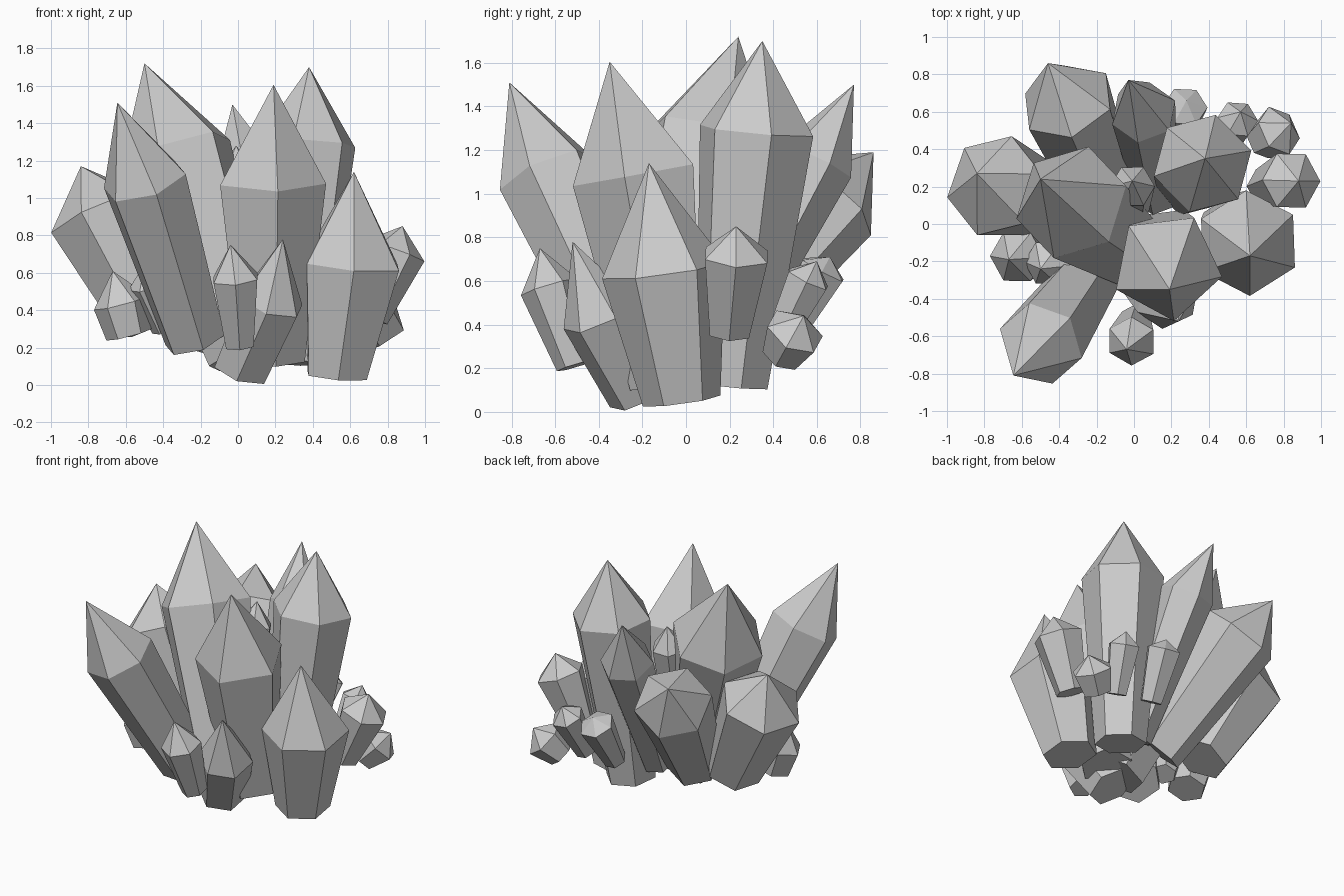
import bpy, bmesh
from math import sin, cos, tau, radians
from mathutils import Vector

if "Cube" in bpy.data.objects:
    bpy.data.objects.remove(bpy.data.objects["Cube"])


def crystal(name, base, tip, radius, frac=0.7, phase=0, sides=6, taper=0.63, shift=(0, 0, 0)):
    """Tapered prism from base to shoulder, closed by a pointed pyramid tip."""
    base, tip = Vector(base), Vector(tip)
    axis = (tip - base).normalized()
    u = Vector((1, 0, 0))
    u = (u - axis * u.dot(axis)).normalized()
    v = axis.cross(u)
    bm = bmesh.new()

    def ring(centre, r):
        return [bm.verts.new(centre + (u * cos(a) + v * sin(a)) * r)
                for a in (radians(phase) + tau * i / sides for i in range(sides))]

    low = ring(base, radius * taper)
    high = ring(base.lerp(tip, frac) + Vector(shift), radius)
    top = bm.verts.new(tip)
    bm.faces.new(low[::-1])
    for i in range(sides):
        j = (i + 1) % sides
        bm.faces.new((low[i], low[j], high[j], high[i]))
        bm.faces.new((high[i], high[j], top))
    mesh = bpy.data.meshes.new(name)
    bm.to_mesh(mesh)
    bm.free()
    obj = bpy.data.objects.new(name, mesh)
    bpy.context.collection.objects.link(obj)


# Large crystals: base, tip, radius, shoulder fraction, phase
crystal("centre_front_crystal", (.18, -.08, .13), (.19, -.35, 1.605), .30, .65, 349, sides=5, taper=.6, shift=(-.01, .03, 0))
crystal("tall_left_crystal", (.03, -.16, .15), (-.50, .24, 1.72), .315, .69, 12)
crystal("front_left_crystal", (-.23, -.26, .24), (-.645, -.81, 1.51), .235, .67, 46, taper=.72, shift=(.01, -.01, 0))
crystal("tall_right_crystal", (.29, .21, .12), (.38, .35, 1.70), .27, .74, 15, shift=(.01, .01, 0))
crystal("front_right_crystal", (.53, -.02, .05), (.62, -.17, 1.14), .285, .55, 32, shift=(.03, 0, 0))
crystal("left_crystal", (-.46, .12, .33), (-.84, .27, 1.17), .28, .70, 9, taper=.68, shift=(-.02, -.02, 0))
crystal("back_left_crystal", (-.12, .08, .28), (-.46, .86, 1.19), .26, .75, 35, taper=.7, shift=(.02, -.01, .02))
crystal("back_crystal", (.12, .15, .25), (-.03, .77, 1.50), .18, .72, 20, shift=(.04, 0, 0))

# Small crystals filling the gaps around the rim
crystal("small_front_crystal", (.01, -.51, .21), (-.04, -.67, .75), .135, .67, 30, shift=(.01, -.01, 0))
crystal("small_front_right_crystal", (.02, -.20, .08), (.24, -.52, .78), .18, .55, 20, taper=.9, shift=(.04, -.02, -.02))
crystal("small_right_crystal", (.70, .20, .36), (.88, .23, .85), .165, .73, shift=(.01, .01, 0))
crystal("low_right_crystal", (.68, .44, .26), (.84, .54, .44), .14, .60, taper=.7)
crystal("small_back_crystal", (.24, .46, .34), (.28, .66, .71), .12, .84)
crystal("small_back_right_crystal", (.50, .42, .32), (.57, .60, .69), .11, .78)
crystal("small_left_crystal", (-.58, -.16, .27), (-.67, -.19, .61), .15, .5, taper=.85)
crystal("low_left_crystal", (-.38, -.15, .30), (-.50, -.24, .65), .13)
crystal("inner_crystal", (0, .05, .30), (-.01, .23, 1.28), .12, .84)
